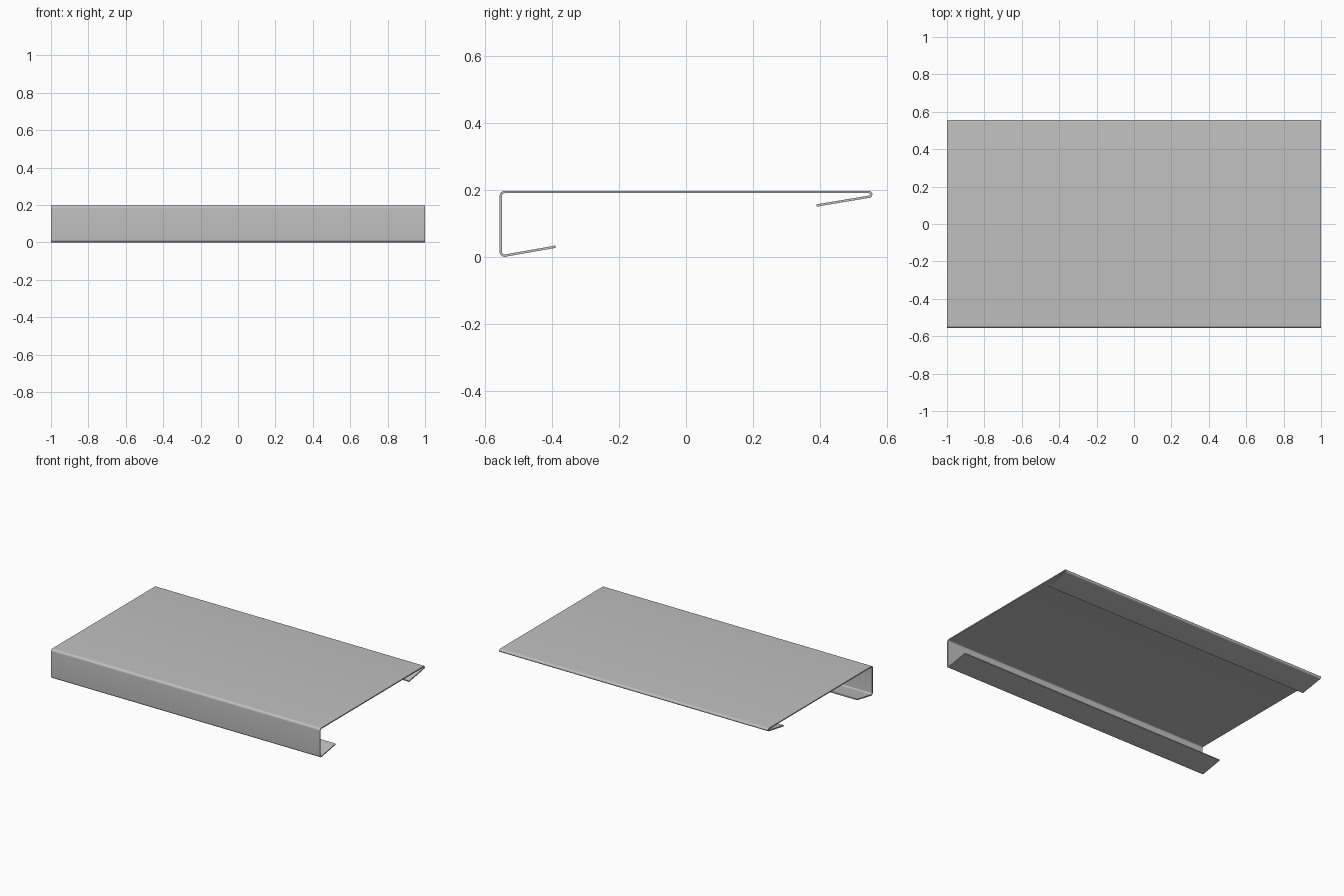
import bpy
import bmesh
from math import cos, sin, radians
from mathutils import Vector

if "Cube" in bpy.data.objects:
    bpy.data.objects.remove(bpy.data.objects["Cube"], do_unlink=True)

LENGTH = 2.0
HALF_DEPTH = 0.557
HEIGHT = 0.197
HALF_SHEET = 0.0035
FRONT_R = 0.0115    # centreline bend radii
BACK_R = 0.007
LIP_END = 0.39


def bend(y, z, radius, start, end, steps):
    """Points and outward normals round one bend of the sheet."""
    result = []
    for i in range(steps + 1):
        a = radians(start + (end - start) * i / steps)
        n = Vector((0, cos(a), sin(a)))
        result.append((Vector((0, y, z)) + n * radius, n))
    return result


def lip(point, normal, end_y):
    """Free edge of a lip running tangent to a bend."""
    tangent = Vector((0, -normal.z, normal.y))
    return point + tangent * ((end_y - point.y) / tangent.y), normal


# Sheet centreline: front lip, front wall, top, folded back lip
inset = HALF_SHEET + FRONT_R
back = HALF_SHEET + BACK_R
path = bend(-HALF_DEPTH + inset, inset, FRONT_R, 280, 180, 10)
path += bend(-HALF_DEPTH + inset, HEIGHT - inset, FRONT_R, 180, 90, 9)
path += bend(HALF_DEPTH - back, HEIGHT - back, BACK_R, 90, -80.5, 16)
path.insert(0, lip(*path[0], -LIP_END))
path.append(lip(*path[-1], LIP_END))

# Cross-section of the sheet, then extruded along x
bm = bmesh.new()
shift = Vector((-LENGTH / 2, 0, 0))
outer = [bm.verts.new(p + n * HALF_SHEET + shift) for p, n in path]
inner = [bm.verts.new(p - n * HALF_SHEET + shift) for p, n in path]
section = [bm.faces.new((outer[i], outer[i + 1], inner[i + 1], inner[i]))
           for i in range(len(path) - 1)]
extruded = bmesh.ops.extrude_face_region(bm, geom=section, use_keep_orig=True)
moved = [g for g in extruded["geom"] if isinstance(g, bmesh.types.BMVert)]
bmesh.ops.translate(bm, verts=moved, vec=(LENGTH, 0, 0))
bmesh.ops.recalc_face_normals(bm, faces=bm.faces)
mesh = bpy.data.meshes.new("folded_sheet_panel")
bm.to_mesh(mesh)
bm.free()

panel = bpy.data.objects.new("folded_sheet_panel", mesh)
bpy.context.collection.objects.link(panel)

# Grey sheet metal
grey = bpy.data.materials.new("sheet_grey")
grey.use_nodes = True
colour = (0.53, 0.53, 0.53, 1)
grey.diffuse_color = colour
grey.node_tree.nodes["Principled BSDF"].inputs["Base Color"].default_value = colour
mesh.materials.append(grey)

bpy.ops.object.select_all(action="DESELECT")
panel.select_set(True)
bpy.context.view_layer.objects.active = panel
bpy.ops.object.shade_smooth_by_angle(angle=radians(30))
